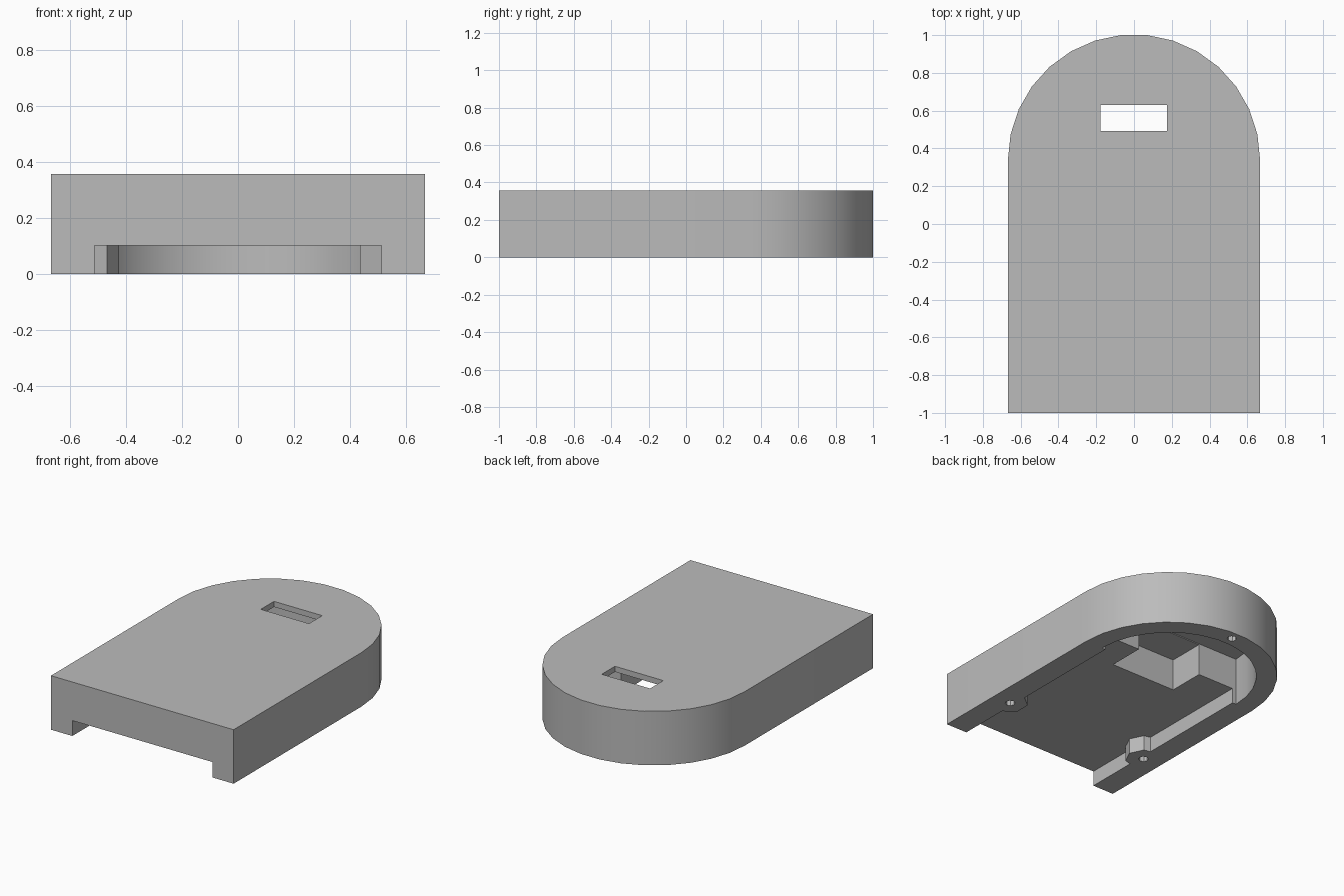
import bpy
import bmesh
from math import sin, cos, radians, tau

cube = bpy.data.objects.get("Cube")
if cube:
    bpy.data.objects.remove(cube, do_unlink=True)

HALF_WIDTH = 0.668
ARC_Y = 1 - HALF_WIDTH * cos(radians(6))
HEIGHT = 0.357
CEILING = 0.102

grey = bpy.data.materials.new("light_grey")
grey.use_nodes = True
colour = (0.5, 0.5, 0.5, 1)
grey.diffuse_color = colour
grey.node_tree.nodes["Principled BSDF"].inputs["Base Color"].default_value = colour


def prism(name, outline, z0, z1):
    """Extrude a counter-clockwise outline from z0 to z1."""
    bm = bmesh.new()
    face = bm.faces.new([bm.verts.new((x, y, z0)) for x, y in outline])
    new = bmesh.ops.extrude_face_region(bm, geom=[face])["geom"]
    top = [v for v in new if isinstance(v, bmesh.types.BMVert)]
    bmesh.ops.translate(bm, verts=top, vec=(0, 0, z1 - z0))
    bmesh.ops.recalc_face_normals(bm, faces=bm.faces)
    mesh = bpy.data.meshes.new(name)
    bm.to_mesh(mesh)
    bm.free()
    mesh.materials.append(grey)
    obj = bpy.data.objects.new(name, mesh)
    bpy.context.collection.objects.link(obj)
    return obj


def rect(x0, x1, y0, y1):
    return [(x0, y0), (x1, y0), (x1, y1), (x0, y1)]


def half_disc(r):
    return [(r * cos(radians(a)), ARC_Y + r * sin(radians(a))) for a in range(0, 181, 12)]


def polygon(x, y, r, sides):
    return [(x + r * cos(tau * i / sides), y + r * sin(tau * i / sides)) for i in range(sides)]


def combine(target, tool, operation):
    """Apply a boolean and discard the tool."""
    tool.hide_render = True
    mod = target.modifiers.new(tool.name, "BOOLEAN")
    mod.operation = operation
    mod.solver = "EXACT"
    mod.object = tool
    bpy.ops.object.select_all(action="DESELECT")
    bpy.context.view_layer.objects.active = target
    target.select_set(True)
    bpy.ops.object.modifier_apply(modifier=mod.name)
    bpy.data.objects.remove(tool, do_unlink=True)


# Arched outer shell
outline = [(-HALF_WIDTH, -1), (HALF_WIDTH, -1)] + half_disc(HALF_WIDTH)
shell = prism("arched_cover", outline, 0, HEIGHT)

# Open channel, deep rounded chamber, its square extension and the top slot
for name, shape, z0, z1 in (
    ("channel", rect(-0.512, 0.512, -1.2, ARC_Y + 0.005), -0.1, CEILING),
    ("round_chamber", half_disc(0.54), -0.12, 0.32),
    ("square_chamber", rect(-0.242, 0.242, 0.088, 0.4), -0.14, 0.314),
    ("top_slot", rect(-0.178, 0.175, 0.492, 0.63), 0.2, 0.5),
):
    combine(shell, prism(name, shape, z0, z1), "DIFFERENCE")

# Screw bosses on the side rails
for x in (-0.537, 0.537):
    combine(shell, prism("screw_boss", polygon(x, -0.55, 0.112, 7), 0, 0.15), "UNION")

# Screw holes
for x, y in ((-0.537, -0.55), (0.537, -0.55), (0, 0.94)):
    combine(shell, prism("screw_hole", polygon(x, y, 0.031, 8), -0.1, 0.22), "DIFFERENCE")

bpy.ops.object.shade_smooth_by_angle(angle=radians(30))
